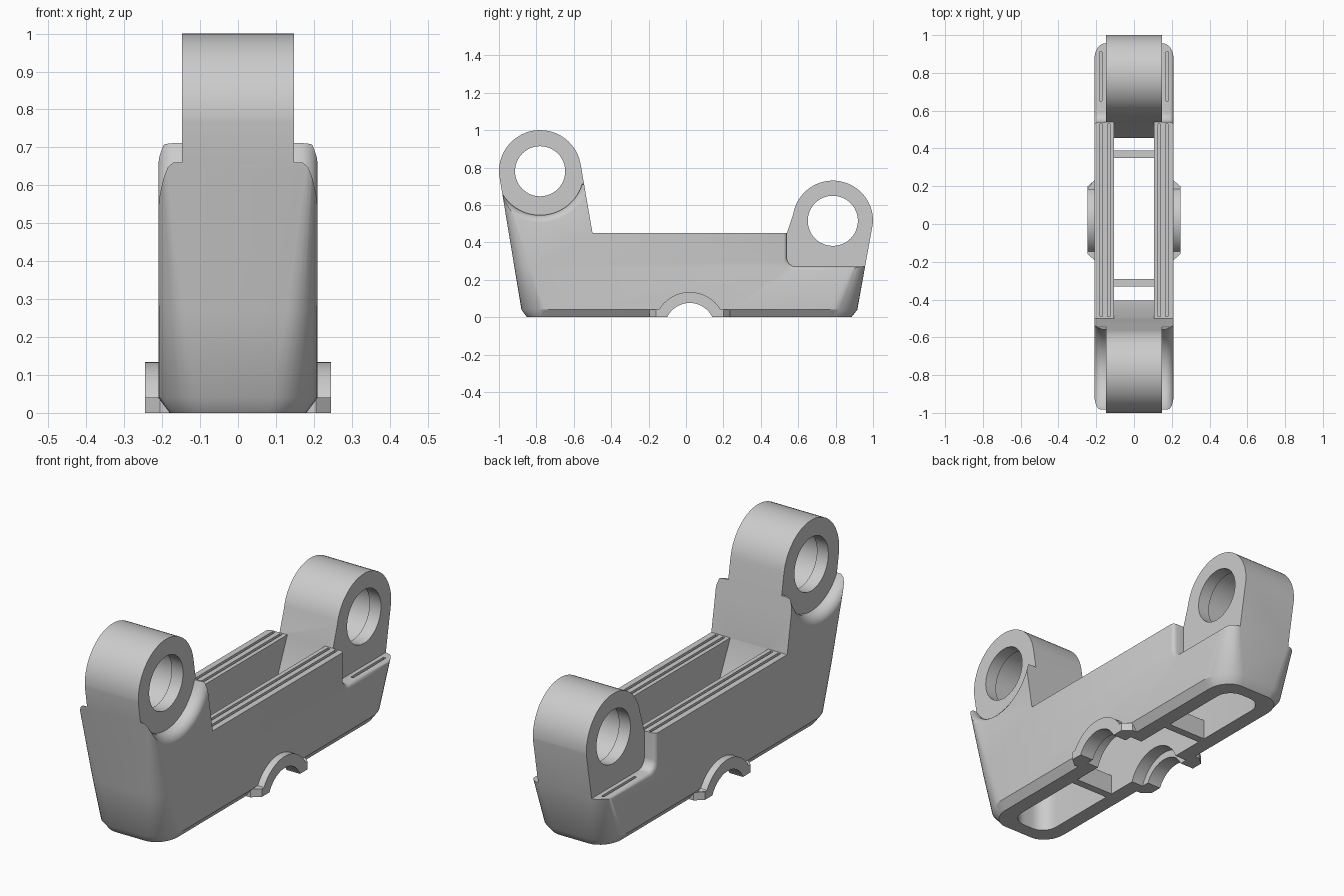
import bpy, bmesh
from math import sin, cos, radians, pi

if "Cube" in bpy.data.objects:
    bpy.data.objects.remove(bpy.data.objects["Cube"], do_unlink=True)

grey = bpy.data.materials.new("light grey")
grey.use_nodes = True
grey.diffuse_color = (0.6, 0.6, 0.6, 1)
grey.node_tree.nodes["Principled BSDF"].inputs["Base Color"].default_value = (0.6, 0.6, 0.6, 1)

FRONT, FRONT_R = (-0.78, 0.78), 0.22      # front eye centre (y, z) and radius
REAR, REAR_R = (0.785, 0.515), 0.215      # rear eye
SADDLE = (0.02, -0.058)                   # axis of the half-round saddle


def loft(name, layers):
    """Solid through matching rings of 3D points."""
    bm = bmesh.new()
    rings = [[bm.verts.new(p) for p in ring] for ring in layers]
    n = len(rings[0])
    for a, b in zip(rings, rings[1:]):
        for i in range(n):
            j = (i + 1) % n
            bm.faces.new((a[i], a[j], b[j], b[i]))
    bm.faces.new(rings[0])
    bm.faces.new(rings[-1])
    bmesh.ops.recalc_face_normals(bm, faces=bm.faces[:])
    mesh = bpy.data.meshes.new(name)
    bm.to_mesh(mesh)
    bm.free()
    mesh.materials.append(grey)
    obj = bpy.data.objects.new(name, mesh)
    bpy.context.collection.objects.link(obj)
    return obj


def prism(name, outline, x0, x1):
    """Side outline (y, z) extruded across x."""
    return loft(name, [[(x, y, z) for y, z in outline] for x in (x0, x1)])


def box(name, x0, x1, y0, y1, z0, z1):
    return prism(name, [(y0, z0), (y1, z0), (y1, z1), (y0, z1)], x0, x1)


def arc(centre, r, start, end, n=32):
    steps = [radians(start + (end - start) * i / n) for i in range(n + 1)]
    return [(centre[0] + r * cos(a), centre[1] + r * sin(a)) for a in steps]


def rod(name, centre, r, half):
    return prism(name, arc(centre, r, 0, 360, 48)[:-1], -half, half)


def plan_ring(z, hx, y0, y1, r0, r1, stretch=1.0, n=8):
    """Rounded plan outline with its own corner radius at each end."""
    pts = []
    corners = ((1, y1, r1, 0), (-1, y1, r1, 90), (-1, y0, r0, 180), (1, y0, r0, 270))
    for sx, y, r, start in corners:
        sy = 1 if y == y1 else -1
        for i in range(n + 1):
            a = radians(start + 90 * i / n)
            pts.append((sx * (hx - r) + r * cos(a),
                        y - sy * r * stretch + r * stretch * sin(a), z))
    return pts


def combine(target, tool, operation):
    mod = target.modifiers.new("combine", "BOOLEAN")
    mod.operation = operation
    mod.solver = "EXACT"
    mod.object = tool
    bpy.ops.object.select_all(action="DESELECT")
    bpy.context.view_layer.objects.active = target
    target.select_set(True)
    bpy.ops.object.modifier_apply(modifier=mod.name)
    bpy.data.objects.remove(tool, do_unlink=True)


# Body: side silhouette limited by a tapered hull with rounded corners
silhouette = ([(-1, -0.1)] + arc(FRONT, FRONT_R, 180, 9) + [(-0.5, 0.45), (0.54, 0.45)]
              + arc(REAR, REAR_R, 170, 0) + [(1, -0.1)])
body = prism("bracket_body", silhouette, -0.3, 0.3)
rings = [plan_ring(0, 0.18, -0.85, 0.885, 0.1, 0.1, 1.2)]
for z, r0, r1 in ((0.04, 0.12, 0.12), (0.27, 0.08, 0.062), (0.64, 0.03, 0.03), (1.1, 0.02, 0.02)):
    rings.append(plan_ring(z, 0.21, -0.88 - 0.165 * (z - 0.04), 0.916 + 0.18 * (z - 0.04),
                           r0, r1, 1.3))
combine(body, loft("hull", rings), "INTERSECT")


# Saddle ring with small feet, projecting from both sides
def saddle_outline(foot):
    c = SADDLE[0]
    return ([(c - foot, 0), (c - foot, 0.04)] + arc(SADDLE, 0.192, 149, 31)
            + [(c + foot, 0.04), (c + foot, 0)])


layers = ((-0.245, 0.18), (-0.205, 0.215), (0.205, 0.215), (0.245, 0.18))
combine(body, loft("saddle", [[(x, y, z) for y, z in saddle_outline(f)] for x, f in layers]), "UNION")


# Shoulders cut beside the eyes, with softened outer edges
def front_shoulder(d):
    return (arc(FRONT, 0.235 + d, 180, 343)
            + [(-0.4, 0.711 - d * 0.5), (-0.4, 1.2), (-1.2, 1.2), (-1.2, 0.78)])


def rear_shoulder(d):
    corner = arc((0.59 - d, 0.32 - d), 0.05, 180, 270, 8)
    return [(0.54 - d, 1.2)] + corner + [(1.2, 0.27 - d), (1.2, 1.2)]


front_steps = ((0.148, 0), (0.17, 0), (0.185, 0.005), (0.198, 0.014), (0.207, 0.027), (0.211, 0.042), (0.3, 0.042))
rear_steps = ((0.148, 0), (0.19, 0), (0.2, 0.003), (0.207, 0.009), (0.211, 0.02), (0.3, 0.02))
for side in (-1, 1):
    for outline, steps in ((front_shoulder, front_steps), (rear_shoulder, rear_steps)):
        layers = [[(side * x, y, z) for y, z in outline(d)] for x, d in steps]
        combine(body, loft("shoulder_cut", layers), "DIFFERENCE")

# Eye bores with an inner groove
for centre in (FRONT, REAR):
    combine(body, rod("eye_bore", centre, 0.134, 0.4), "DIFFERENCE")
    combine(body, rod("eye_groove", centre, 0.15, 0.085), "DIFFERENCE")

# Open middle slot with sloping ends, and the pocket under it
slot = [(-0.5, 0.46), (-0.5, 0.449), (-0.4, 0.24), (0.45, 0.24), (0.54, 0.449), (0.54, 0.46)]
combine(body, prism("slot", slot, -0.105, 0.105), "DIFFERENCE")
pocket = [plan_ring(z, 0.105, -0.78, 0.82, 0.08, 0.08) for z in (-0.1, 0.25)]
combine(body, loft("pocket", pocket), "DIFFERENCE")

# Saddle bore, with a wider recess inside
combine(body, rod("saddle_bore", SADDLE, 0.134, 0.4), "DIFFERENCE")
combine(body, rod("saddle_recess", SADDLE, 0.17, 0.17), "DIFFERENCE")

# Narrow grooves along the rails and rear ledges
for side in (-1, 1):
    for x, y0, y1, z0, z1 in ((0.133, -0.49, 0.53, 0.4, 0.46), (0.173, -0.49, 0.53, 0.4, 0.46),
                              (0.176, 0.65, 0.91, 0.22, 0.3)):
        a, b = sorted((side * (x - 0.007), side * (x + 0.007)))
        combine(body, box("groove", a, b, y0, y1, z0, z1), "DIFFERENCE")

# Cross bars tying the side walls together
for y in (-0.31, 0.37):
    combine(body, box("cross_bar", -0.12, 0.12, y - 0.02, y + 0.02, 0.0, 0.1), "UNION")

bpy.ops.object.select_all(action="DESELECT")
body.select_set(True)
bpy.context.view_layer.objects.active = body
bpy.ops.object.shade_smooth_by_angle(angle=radians(30))
